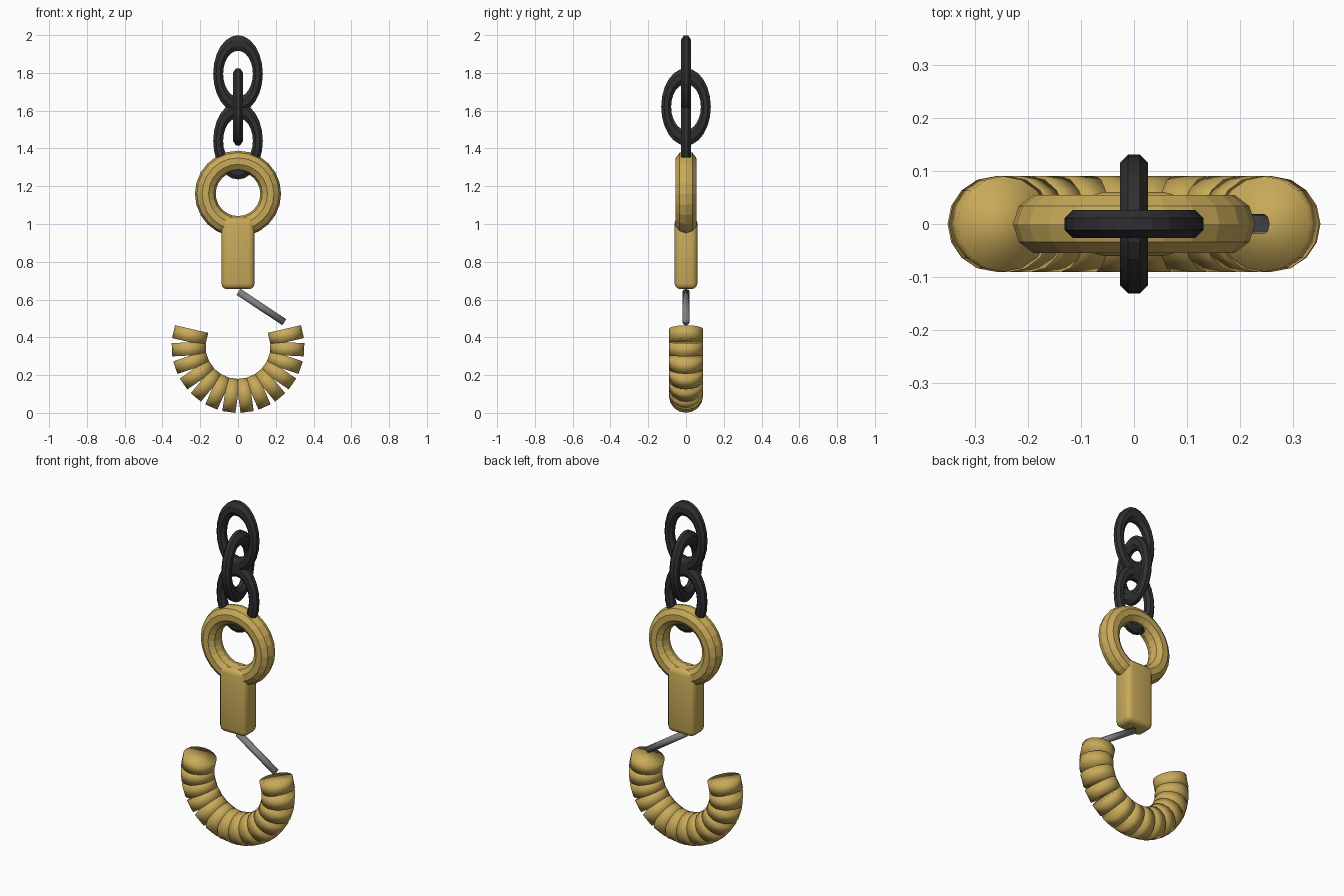
import bpy, bmesh, math
from mathutils import Matrix, Vector

if "Cube" in bpy.data.objects:
    bpy.data.objects.remove(bpy.data.objects["Cube"])


def material(name, color):
    m = bpy.data.materials.new(name)
    m.diffuse_color = (*color, 1)
    m.use_nodes = True
    m.node_tree.nodes["Principled BSDF"].inputs["Base Color"].default_value = m.diffuse_color
    return m


gold = material("warm gold", (0.58, 0.40, 0.10))
black = material("dark iron", (0.03, 0.03, 0.032))
steel = material("grey steel", (0.22, 0.22, 0.22))


def finish(name, bm, mat, smooth):
    bmesh.ops.recalc_face_normals(bm, faces=bm.faces)
    mesh = bpy.data.meshes.new(name)
    bm.to_mesh(mesh)
    bm.free()
    for p in mesh.polygons:
        p.use_smooth = smooth
    mesh.materials.append(mat)
    ob = bpy.data.objects.new(name, mesh)
    bpy.context.collection.objects.link(ob)
    return ob


def torus(name, mat, major, minor, n, k, offset, matrix):
    """Faceted ring lying in the xz plane, then placed by matrix."""
    bm = bmesh.new()
    rows = []
    for i in range(n):
        a = 2 * math.pi * i / n
        row = []
        for j in range(k):
            b = 2 * math.pi * (j + offset) / k
            r = major + minor * math.cos(b)
            co = Vector((r * math.cos(a), minor * math.sin(b), r * math.sin(a)))
            row.append(bm.verts.new(matrix @ co))
        rows.append(row)
    for i in range(n):
        p, q = rows[i], rows[(i + 1) % n]
        for j in range(k):
            l = (j + 1) % k
            bm.faces.new((p[j], p[l], q[l], q[j]))
    return finish(name, bm, mat, False)


def cylinder(name, mat, radius, depth, sides, matrix):
    bm = bmesh.new()
    bmesh.ops.create_cone(bm, cap_ends=True, segments=sides, radius1=radius,
                          radius2=radius, depth=depth, matrix=matrix)
    return finish(name, bm, mat, True)


# Chain of three oval links, the middle one turned a quarter
for i, z in enumerate((1.795, 1.62, 1.44)):
    turn = Matrix.Rotation(math.pi / 2 * (i % 2), 4, 'Z')
    stretch = Matrix.Diagonal((1, 1, 1.555, 1))
    torus(f"chain_link_{i + 1}", black, 0.105, 0.0285, 24, 8, 0.5,
          Matrix.Translation((0, 0, z)) @ turn @ stretch)

# Swivel ring
torus("swivel_ring", gold, 0.173, 0.055, 24, 10, 0,
      Matrix.Translation((0, 0, 1.16)) @ Matrix.Diagonal((1, 1.04, 1, 1)))

# Rounded swivel block
bm = bmesh.new()
bmesh.ops.create_cube(bm, size=1, matrix=Matrix.Translation((0, 0, 0.845))
                      @ Matrix.Diagonal((0.175, 0.12, 0.38, 1)))
block = finish("swivel_block", bm, gold, True)
bevel = block.modifiers.new("round_edges", 'BEVEL')
bevel.width = 0.03
bevel.segments = 3

# Slanted gate rod
start, end = Vector((0.002, 0, 0.641)), Vector((0.245, 0, 0.48))
axis = end - start
cylinder("gate_rod", steel, 0.019, axis.length, 8,
         Matrix.Translation((start + end) / 2)
         @ axis.to_track_quat('Z', 'Y').to_matrix().to_4x4())

# Hook: short discs fanned around an open arc
COUNT, TIP = 14, math.radians(13)
for i in range(COUNT):
    a = TIP - (math.pi + 2 * TIP) * i / (COUNT - 1)
    cylinder(f"hook_segment_{i + 1}", gold, 0.09, 0.07, 16,
             Matrix.Translation((0, 0, 0.3515)) @ Matrix.Rotation(-a, 4, 'Y')
             @ Matrix.Translation((0.26, 0, 0)))
